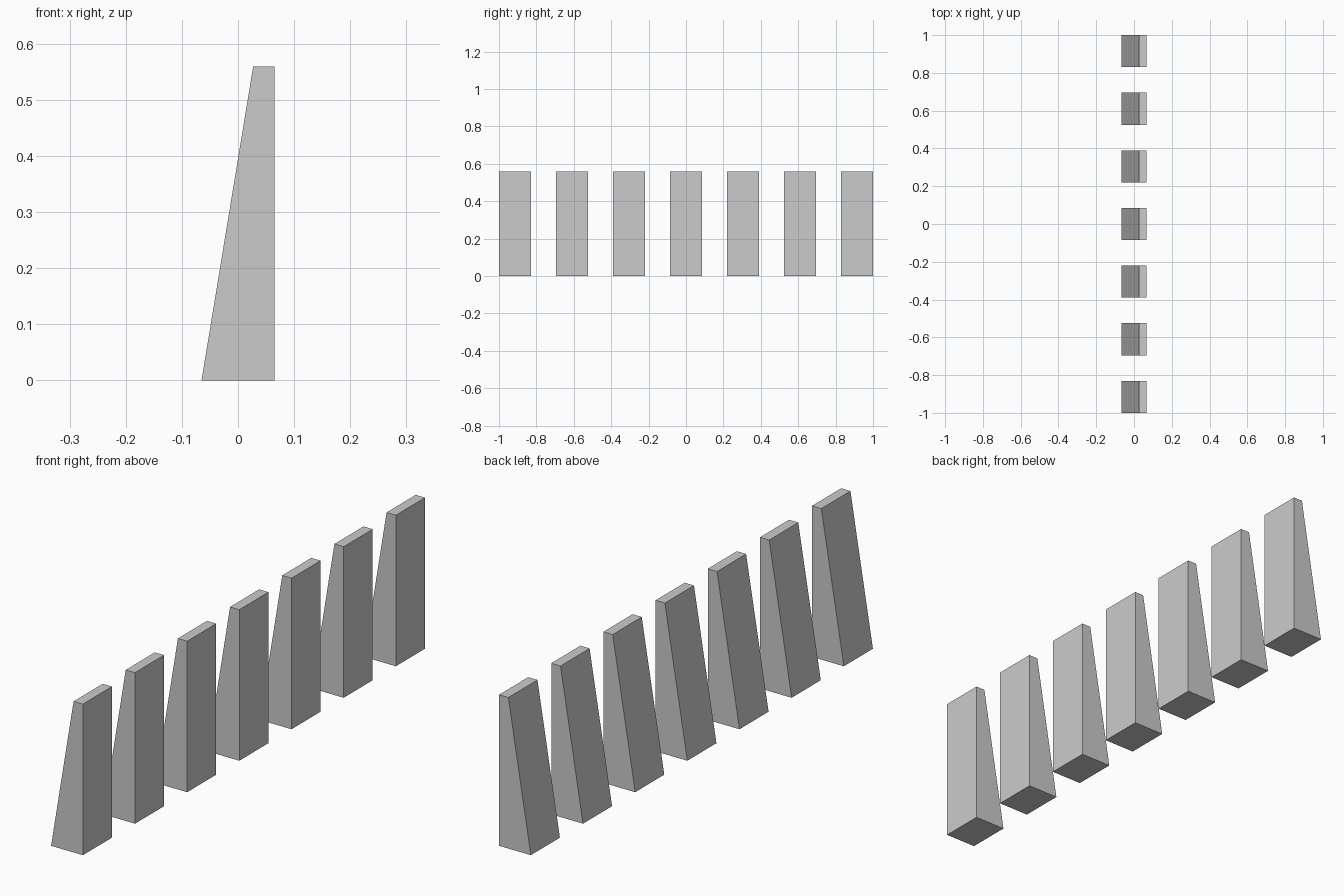
import bpy
import bmesh

if "Cube" in bpy.data.objects:
    bpy.data.objects.remove(bpy.data.objects["Cube"])

COUNT = 7
WIDTH = 0.17                      # block width along y
PITCH = (2.0 - WIDTH) / (COUNT - 1)

# Side profile (x, z): upright right face, sloped left face
PROFILE = [(-0.065, 0), (0.065, 0), (0.065, 0.559), (0.027, 0.559)]


def block_mesh():
    bm = bmesh.new()
    face = bm.faces.new([bm.verts.new((x, -WIDTH / 2, z)) for x, z in PROFILE])
    ext = bmesh.ops.extrude_face_region(bm, geom=[face])
    verts = [g for g in ext["geom"] if isinstance(g, bmesh.types.BMVert)]
    bmesh.ops.translate(bm, verts=verts, vec=(0, WIDTH, 0))
    bmesh.ops.recalc_face_normals(bm, faces=bm.faces[:])
    mesh = bpy.data.meshes.new("tapered_block")
    bm.to_mesh(mesh)
    bm.free()
    return mesh


# Row of identical tapered blocks along y
mesh = block_mesh()
for i in range(COUNT):
    block = bpy.data.objects.new(f"tapered_block_{i + 1}", mesh)
    block.location.y = (i - (COUNT - 1) / 2) * PITCH
    bpy.context.collection.objects.link(block)
